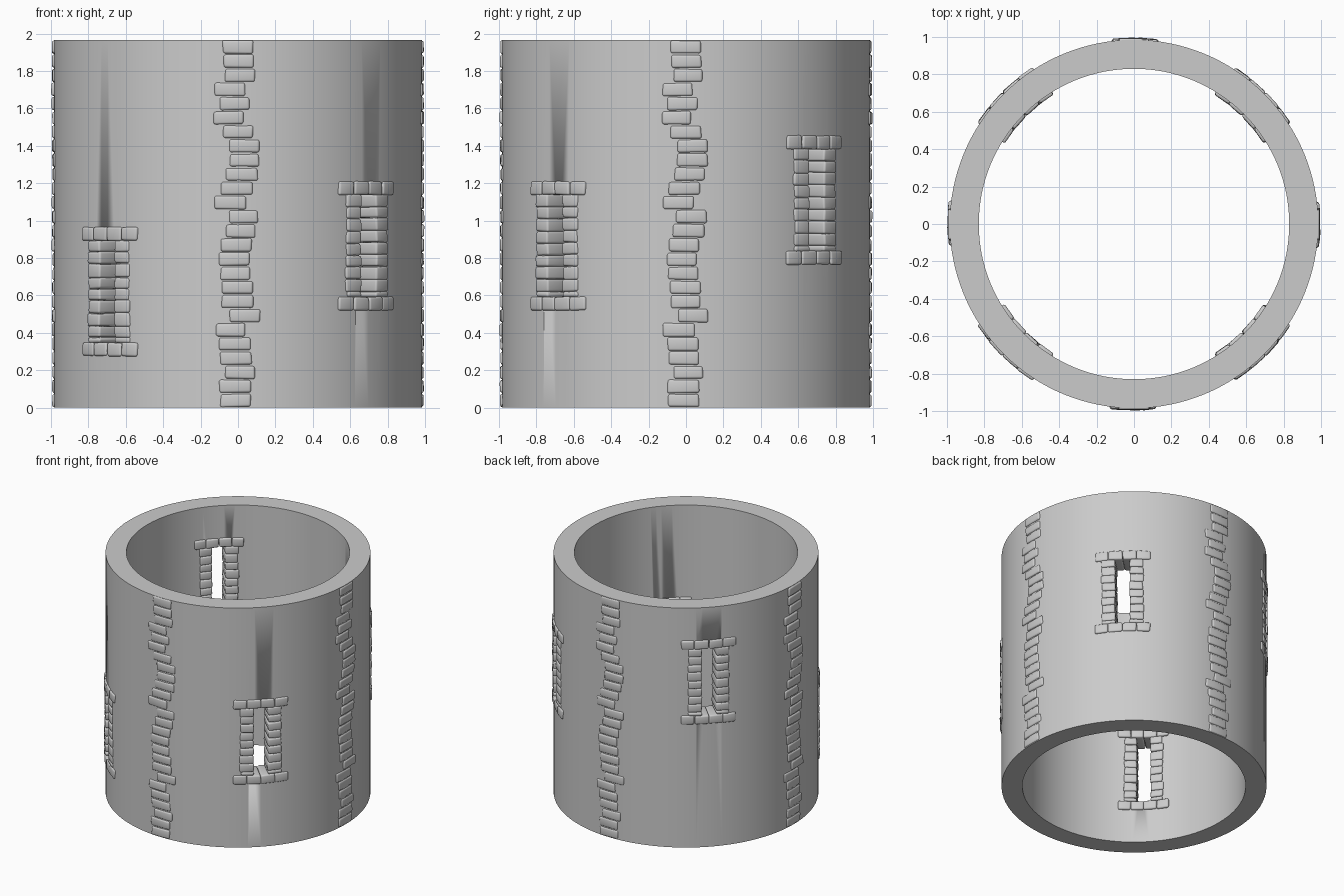
import bpy, bmesh, math, random
from mathutils import Matrix, Vector

if "Cube" in bpy.data.objects:
    bpy.data.objects.remove(bpy.data.objects["Cube"])

random.seed(4)
R_OUT, R_IN, H = 0.985, 0.83, 1.965


def finish(name, bm, angle=35):
    bmesh.ops.recalc_face_normals(bm, faces=bm.faces)
    me = bpy.data.meshes.new(name)
    bm.to_mesh(me)
    bm.free()
    ob = bpy.data.objects.new(name, me)
    bpy.context.collection.objects.link(ob)
    bpy.ops.object.select_all(action='DESELECT')
    ob.select_set(True)
    bpy.context.view_layer.objects.active = ob
    bpy.ops.object.shade_smooth_by_angle(angle=math.radians(angle))
    return ob


def stone(bm, ang, t0, t1, z0, z1, r0, r1, inner_scale=1.0):
    """Worn block: t is the sideways offset from direction ang, r the radius."""
    j = lambda a: random.uniform(-a, a)
    b = bmesh.new()
    bmesh.ops.create_cube(b, size=2)
    front = r1 + j(0.002)
    for v in b.verts:
        outer = v.co.x > 0
        r = (front + j(0.002)) if outer else r0 + j(0.002)
        t = (t1 if v.co.y > 0 else t0) * (1 if outer else inner_scale) + j(0.004)
        z = (z1 if v.co.z > 0 else z0) + j(0.003)
        v.co = (math.sqrt(r * r - t * t), t, min(max(z, 0.001), H - 0.001))
    bmesh.ops.bevel(b, geom=b.edges[:], offset=0.012, segments=3, profile=0.5,
                    affect='EDGES', clamp_overlap=True)
    b.transform(Matrix.Rotation(ang, 4, 'Z'))
    tmp = bpy.data.meshes.new("tmp")
    b.to_mesh(tmp)
    b.free()
    bm.from_mesh(tmp)
    bpy.data.meshes.remove(tmp)


# Window directions and centre heights, rising in a spiral
windows = [(math.radians(225 + 90 * i), 0.62 + 0.245 * i) for i in range(4)]

# Tower wall: thick round ring
bm = bmesh.new()
N = 128
rings = []
for r, z in ((R_OUT, 0), (R_OUT, H), (R_IN, H), (R_IN, 0)):
    rings.append([bm.verts.new((r * math.cos(2 * math.pi * i / N),
                                r * math.sin(2 * math.pi * i / N), z)) for i in range(N)])
for k in range(4):
    a, b = rings[k], rings[(k + 1) % 4]
    for i in range(N):
        bm.faces.new((a[i], a[(i + 1) % N], b[(i + 1) % N], b[i]))
wall = finish("tower_wall", bm)

# Window openings cut through the wall
bm = bmesh.new()
for ang, zc in windows:
    m = (Matrix.Rotation(ang, 4, 'Z') @ Matrix.Translation((0.9, 0, zc))
         @ Matrix.Diagonal((0.4, 0.18, 0.62, 1)))
    bmesh.ops.create_cube(bm, size=1, matrix=m)
cutter = finish("window_cutter", bm)
cutter.hide_render = True
mod = wall.modifiers.new("openings", 'BOOLEAN')
mod.operation = 'DIFFERENCE'
mod.solver = 'EXACT'
mod.object = cutter
bpy.context.view_layer.objects.active = wall
bpy.ops.object.modifier_apply(modifier="openings")
bpy.data.objects.remove(cutter)

# Window frames: sill, lintel and jamb stones running through the wall
for n, (ang, zc) in enumerate(windows):
    bm = bmesh.new()
    for zb in (zc - 0.345, zc + 0.272):
        cuts = [-0.208, -0.108, 0.0, 0.105, 0.208]
        for a, b in zip(cuts, cuts[1:]):
            stone(bm, ang, a + 0.001, b - 0.001, zb, zb + 0.072, 0.815, 0.997, 0.9)
    for side in (-1, 1):
        zs = [zc - 0.274, zc - 0.245]
        zs += [zc - 0.245 + 0.519 * (i + 1) / 8 + random.uniform(-0.006, 0.006) for i in range(7)]
        zs.append(zc + 0.274)
        for a, b in zip(zs, zs[1:]):
            t0, t1 = sorted((side * 0.054, side * (0.157 + random.uniform(-0.006, 0.004))))
            stone(bm, ang, t0, t1, a, b, 0.817, 0.995, 0.93)
    finish("window_frame_%d" % (n + 1), bm, 50)

# Vertical stone strips: sideways centre of each course, bottom to top
offsets = [-.012, -.015, .012, -.012, -.017, -.04, .037, -.003, -.003, -.015, -.022, -.01, .015,
           .03, -.04, -.008, .02, .035, .035, 0, -.05, -.02, -.045, .012, .002, 0]
step = H / len(offsets)
for n in range(4):
    bm = bmesh.new()
    for i, c in enumerate(offsets):
        w = 0.081 + random.uniform(-0.004, 0.004)
        stone(bm, n * math.pi / 2, c - w, c + w, i * step + 0.003, (i + 1) * step - 0.003,
              0.95, 0.996)
    finish("stone_strip_%d" % (n + 1), bm, 50)
